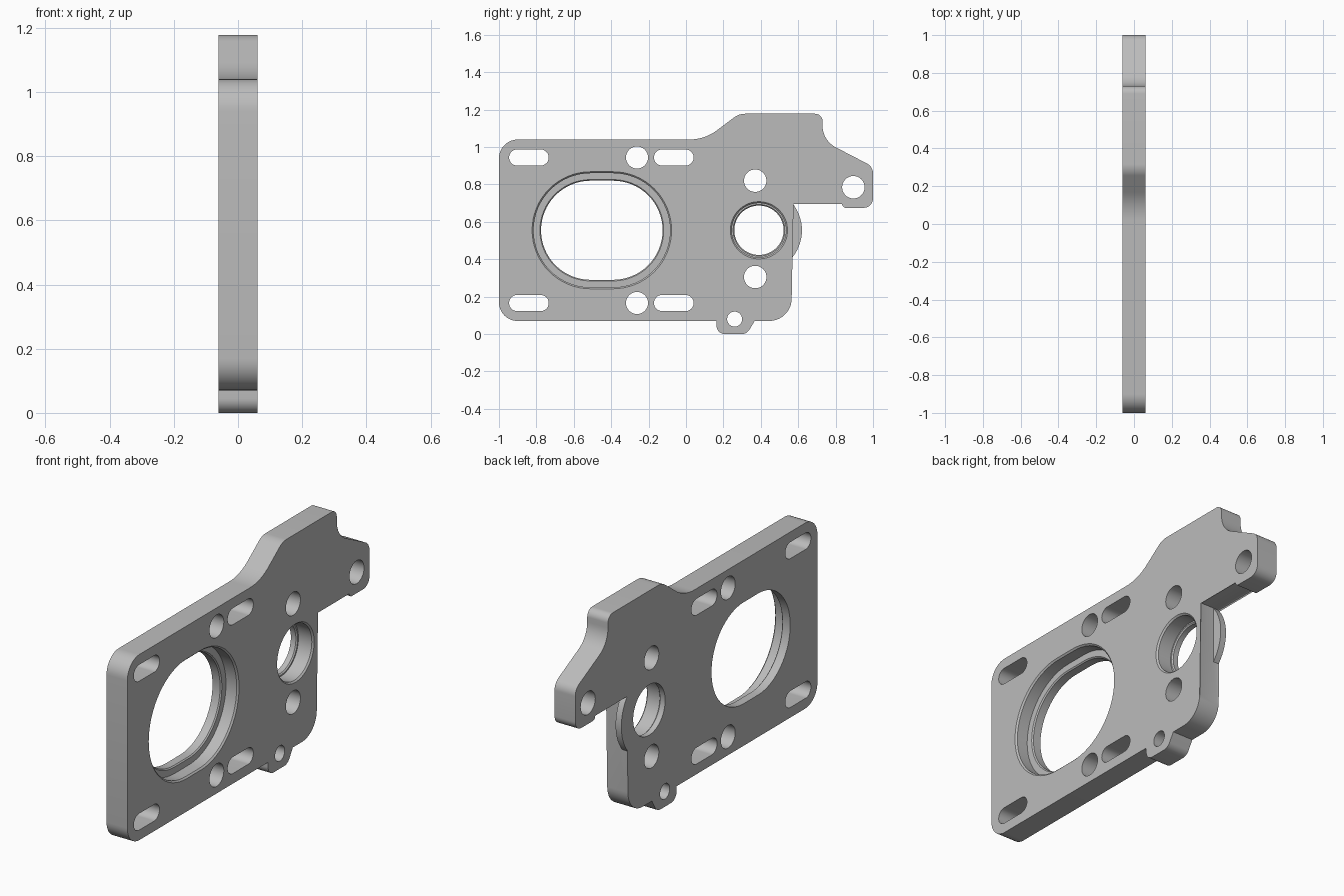
import bpy, bmesh, math
from mathutils import Vector

cube = bpy.data.objects.get("Cube")
if cube:
    bpy.data.objects.remove(cube, do_unlink=True)

HALF = 0.06  # half of the plate thickness

steel = bpy.data.materials.new("plain_grey")
steel.use_nodes = True
GREY = (0.5, 0.5, 0.5, 1)
steel.diffuse_color = GREY
steel.node_tree.nodes["Principled BSDF"].inputs["Base Color"].default_value = GREY


def rounded(corners, steps=10):
    """Outline in y, z with each corner (y, z, radius) turned into an arc."""
    pts = []
    for i, (y, z, r) in enumerate(corners):
        p = Vector((y, z))
        if r == 0:
            pts.append(p)
            continue
        a = (Vector(corners[i - 1][:2]) - p).normalized()
        b = (Vector(corners[(i + 1) % len(corners)][:2]) - p).normalized()
        half = a.angle(b) / 2
        centre = p + (a + b).normalized() * r / math.sin(half)
        start = p + a * r / math.tan(half) - centre
        end = p + b * r / math.tan(half) - centre
        sweep = start.angle(end)
        for k in range(steps + 1):
            t = k / steps
            pts.append(centre + (start * math.sin((1 - t) * sweep)
                                 + end * math.sin(t * sweep)) / math.sin(sweep))
    return pts


def obround(y, z, flat, r, steps=32):
    """Circle, or slot when flat (half the straight length) is above zero."""
    pts = []
    for side in (0, 1):
        for k in range(steps + (1 if flat else 0)):
            a = -math.pi / 2 + side * math.pi + math.pi * k / steps
            shift = -flat if side else flat
            pts.append(Vector((y + shift + r * math.cos(a), z + r * math.sin(a))))
    return pts


def loft(bm, sections):
    """Closed solid through outlines (x, points) of equal length."""
    rings = [[bm.verts.new((x, p.x, p.y)) for p in pts] for x, pts in sections]
    bm.faces.new(rings[0][::-1])
    bm.faces.new(rings[-1])
    n = len(rings[0])
    for low, high in zip(rings, rings[1:]):
        for i in range(n):
            j = (i + 1) % n
            bm.faces.new((low[i], low[j], high[j], high[i]))


def finish(name, bm):
    bmesh.ops.recalc_face_normals(bm, faces=bm.faces[:])
    mesh = bpy.data.meshes.new(name)
    bm.to_mesh(mesh)
    bm.free()
    mesh.materials.append(steel)
    obj = bpy.data.objects.new(name, mesh)
    bpy.context.collection.objects.link(obj)
    return obj


def combine(target, tool, operation):
    tool.hide_render = True
    mod = target.modifiers.new(operation.title(), 'BOOLEAN')
    mod.operation, mod.solver, mod.object = operation, 'EXACT', tool
    bpy.context.view_layer.objects.active = target
    bpy.ops.object.modifier_apply(modifier=mod.name)
    bpy.data.objects.remove(tool, do_unlink=True)


# Main plate with softened rims
outline = rounded([
    (-1, 0.07, 0.1), (0.565, 0.07, 0.12), (0.565, 0.705, 0),
    (0.835, 0.705, 0), (0.835, 0.675, 0.02), (1, 0.675, 0.05),
    (1, 0.895, 0.06), (0.73, 1.035, 0.13), (0.73, 1.178, 0.04),
    (0.283, 1.178, 0.1), (0.1, 1.04, 0.25), (-1, 1.04, 0.1)])
bm = bmesh.new()
loft(bm, [(-HALF, outline), (HALF, outline)])
rims = [e for e in bm.edges if abs(e.verts[0].co.x - e.verts[1].co.x) < 1e-5]
bmesh.ops.bevel(bm, geom=rims, offset=0.01, segments=2, profile=0.5,
                affect='EDGES', clamp_overlap=False)
plate = finish("mounting_plate", bm)

# Sharp-edged lug below the plate
bm = bmesh.new()
lug = rounded([(0.163, 0.1, 0), (0.163, 0, 0.045), (0.325, 0, 0.05),
               (0.367, 0.07, 0), (0.367, 0.1, 0)])
loft(bm, [(-HALF, lug), (HALF, lug)])
combine(plate, finish("bottom_lug", bm), 'UNION')

# Thin round flange behind the small bore
bm = bmesh.new()
flange = obround(0.39, 0.555, 0, 0.23)
loft(bm, [(-HALF, flange), (-0.027, flange)])
combine(plate, finish("bore_flange", bm), 'UNION')

# Openings: plain holes and slots
OUT = HALF + 0.02
bm = bmesh.new()
openings = [(0.37, 0.82, 0, 0.06), (0.37, 0.305, 0, 0.06),
            (0.895, 0.785, 0, 0.06), (0.26, 0.08, 0, 0.04)]
for z in (0.166, 0.944):
    openings += [(-0.84, z, 0.063, 0.043), (-0.065, z, 0.063, 0.043),
                 (-0.262, z, 0, 0.059)]
for hole in openings:
    shape = obround(*hole)
    loft(bm, [(-OUT, shape), (OUT, shape)])

# Openings: stepped window and stepped bore, each with a small lead-in
for y, flat, inner, outer, ledge in ((-0.45, 0.06, 0.265, 0.305, -0.01),
                                     (0.39, 0, 0.132, 0.145, -0.025)):
    steps = [(-OUT, inner), (ledge - 0.006, inner), (ledge, inner + 0.006),
             (ledge, outer), (HALF - 0.008, outer),
             (HALF, outer + 0.008), (OUT, outer + 0.008)]
    loft(bm, [(x, obround(y, 0.555, flat, r)) for x, r in steps])
combine(plate, finish("openings", bm), 'DIFFERENCE')

bpy.ops.object.select_all(action='DESELECT')
plate.select_set(True)
bpy.context.view_layer.objects.active = plate
bpy.ops.object.shade_smooth_by_angle(angle=math.radians(30))
